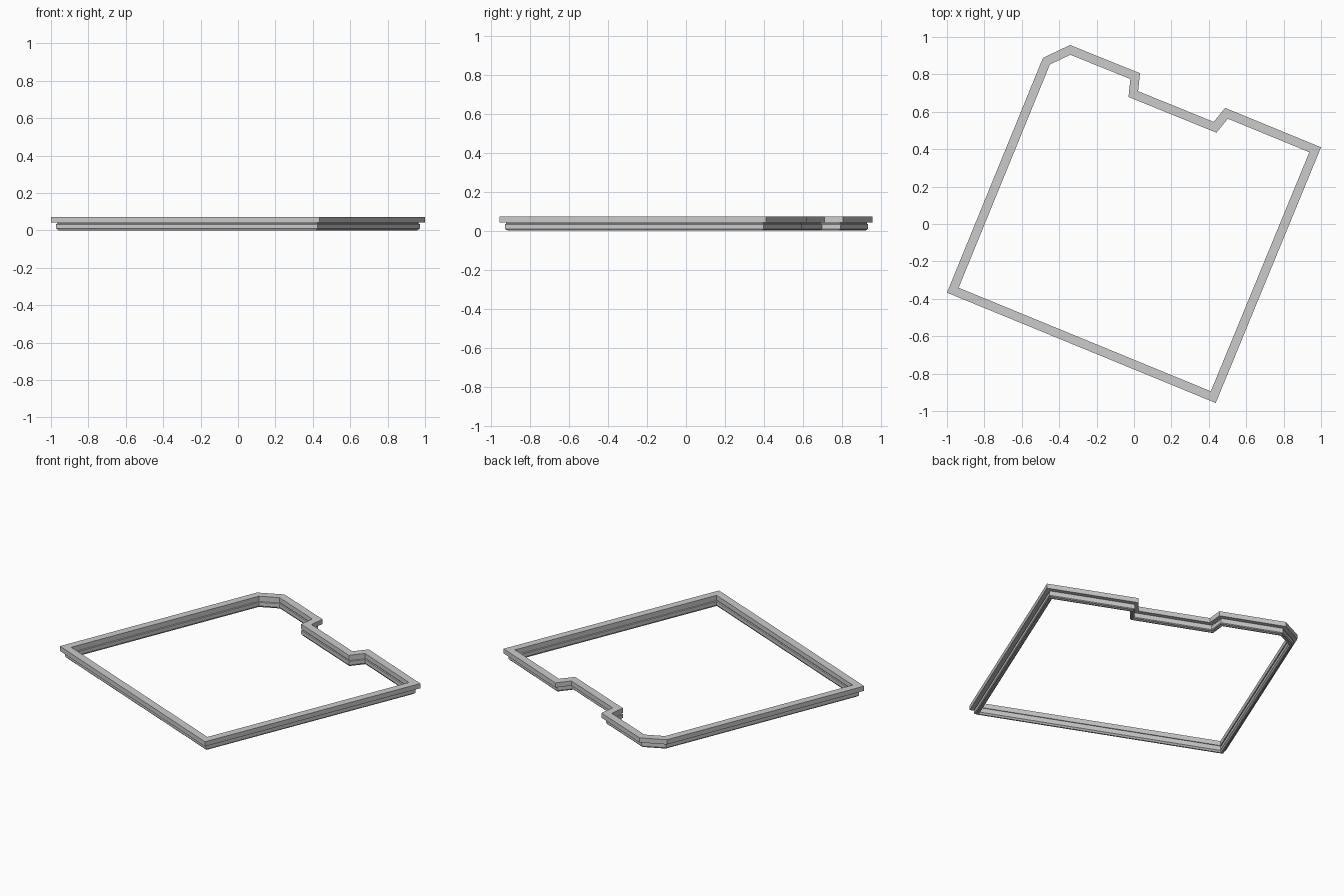
import bpy, bmesh
from mathutils import Vector

if "Cube" in bpy.data.objects:
    bpy.data.objects.remove(bpy.data.objects["Cube"])

# Outer outline of the frame, seen from above (clockwise)
PATH = [(-0.487, 0.888), (-0.342, 0.957), (0.032, 0.806), (0.022, 0.710), (0.426, 0.546),
        (0.487, 0.621), (1.0, 0.41), (0.437, -0.957), (-1.0, -0.367)]

# Moulding cross-section: (inset from outline, height)
PROFILE = [(0, 0.072), (0, 0.042), (0.026, 0.042), (0.026, 0.036), (0.021, 0.033),
           (0.021, 0.010), (0.025, 0.005), (0.030, 0.005), (0.032, 0.0), (0.041, 0.0),
           (0.043, 0.005), (0.048, 0.010), (0.048, 0.033), (0.043, 0.036),
           (0.043, 0.042), (0.048, 0.042), (0.048, 0.072)]


def mitre(i):
    """Inward offset direction at an outline corner, for unit inset."""
    p = [Vector(PATH[(i + k) % len(PATH)]) for k in (-1, 0, 1)]
    a, b = (p[1] - p[0]).normalized(), (p[2] - p[1]).normalized()
    na, nb = Vector((a.y, -a.x)), Vector((b.y, -b.x))
    return p[1], (na + nb) / (1 + na.dot(nb))


def sweep(name, profile):
    bm = bmesh.new()
    rings = []
    for i in range(len(PATH)):
        p, m = mitre(i)
        rings.append([bm.verts.new((*(p + m * d), z)) for d, z in profile])
    n = len(profile)
    for i, r in enumerate(rings):
        s = rings[(i + 1) % len(rings)]
        for j in range(n):
            k = (j + 1) % n
            bm.faces.new((r[j], r[k], s[k], s[j]))
    bmesh.ops.recalc_face_normals(bm, faces=bm.faces)
    me = bpy.data.meshes.new(name)
    bm.to_mesh(me)
    bm.free()
    ob = bpy.data.objects.new(name, me)
    bpy.context.collection.objects.link(ob)
    return ob


# Mitred cornice running round the room outline
sweep("cornice_moulding", PROFILE)
